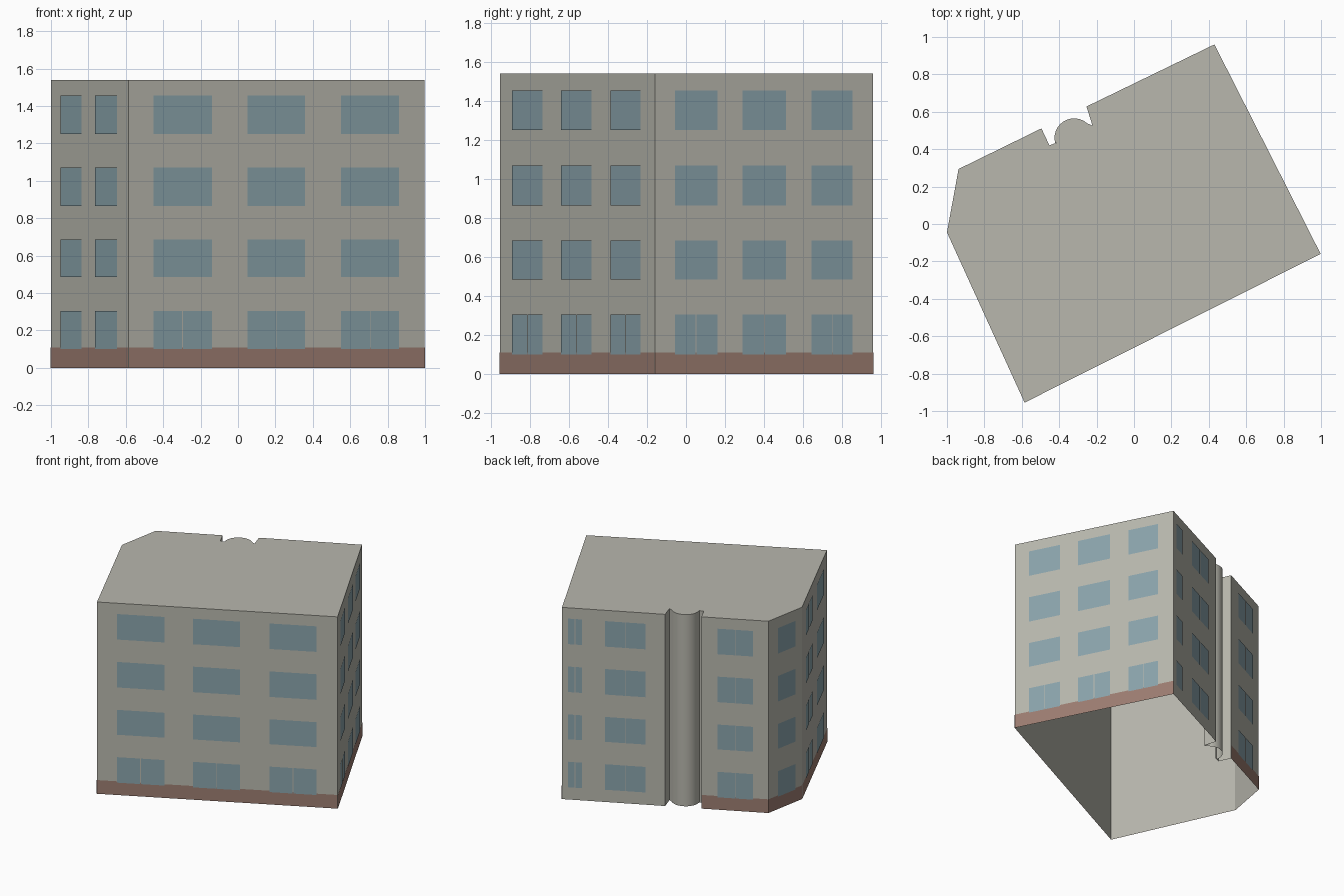
import bpy, bmesh, math
from mathutils import Vector

cube = bpy.data.objects.get("Cube")
if cube:
    bpy.data.objects.remove(cube, do_unlink=True)


def material(name, rgb):
    m = bpy.data.materials.new(name)
    m.use_nodes = True
    m.diffuse_color = (*rgb, 1)
    m.node_tree.nodes["Principled BSDF"].inputs["Base Color"].default_value = (*rgb, 1)
    return m


CONCRETE = material("grey concrete", (0.48, 0.475, 0.42))
GLASS = material("blue glass", (0.255, 0.37, 0.41))
PLINTH = material("brown plinth", (0.335, 0.205, 0.165))

HEIGHT = 1.54
PLINTH_TOP = 0.11
ROWS = [(0.10, 0.305), (0.485, 0.685), (0.865, 1.07), (1.25, 1.455)]
GAP = 0.005  # gap between the two panes of a split window

# Footprint corners, counter-clockwise
A, B, C, D = [Vector(p) for p in ((-1, -0.045), (-0.585, -0.955), (0.998, -0.16), (0.43, 0.96))]
E, F, G = [Vector(p) for p in ((-0.254, 0.628), (-0.495, 0.511), (-0.938, 0.294))]


def make_object(name, bm, mat):
    me = bpy.data.meshes.new(name)
    bm.to_mesh(me)
    bm.free()
    me.materials.append(mat)
    ob = bpy.data.objects.new(name, me)
    bpy.context.collection.objects.link(ob)
    return ob


def add_panel(bm, p, q, t0, t1, z0, z1, offset):
    """Rectangle lying just outside the wall that runs from p to q."""
    d = q - p
    out = Vector((d.y, -d.x)).normalized() * offset
    a, b = p + d * t0 + out, p + d * t1 + out
    corners = ((a, z0), (b, z0), (b, z1), (a, z1))
    bm.faces.new([bm.verts.new((c.x, c.y, z)) for c, z in corners])


# Building shell: walls and roof, open underneath, with a rounded column in the rear recess
column = []
for i in range(13):
    ang = math.radians(48 + i * 147 / 12)
    column.append(Vector((-0.32 + 0.105 * math.cos(ang), 0.46 + 0.105 * math.sin(ang))))
outline = [A, B, C, D, E, Vector((-0.222, 0.526))] + column
outline += [Vector((-0.409, 0.437)), Vector((-0.452, 0.42)), F, G]

bm = bmesh.new()
low = [bm.verts.new((p.x, p.y, 0)) for p in outline]
high = [bm.verts.new((p.x, p.y, HEIGHT)) for p in outline]
for i in range(len(outline)):
    j = (i + 1) % len(outline)
    bm.faces.new((low[i], low[j], high[j], high[i]))
bm.faces.new(high)
shell = make_object("building_shell", bm, CONCRETE)
bpy.context.view_layer.objects.active = shell
shell.select_set(True)
bpy.ops.object.shade_smooth_by_angle(angle=math.radians(30))
shell.select_set(False)

# Facades: name, ends, window spans along the wall, number of rows with split panes, has plinth
FACADES = [
    ("right_side", A, B, [(0.13, 0.405), (0.575, 0.86)], 4, True),
    ("front", B, C, [(0.083, 0.28), (0.4, 0.595), (0.717, 0.913)], 1, True),
    ("left_side", C, D, [(0.09, 0.285), (0.4, 0.6), (0.717, 0.905)], 1, True),
    ("rear_long", D, E, [(0.06, 0.195), (0.42, 0.81)], 4, False),
    ("rear_short", F, G, [(0.24, 0.775)], 4, True),
    ("corner", G, A, [(0.27, 0.8)], 0, True),
]

for name, p, q, spans, split_rows, has_plinth in FACADES:
    # Windows
    bm = bmesh.new()
    half = GAP / 2 / (q - p).length
    for row, (z0, z1) in enumerate(ROWS):
        for t0, t1 in spans:
            if row < split_rows:
                mid = (t0 + t1) / 2
                add_panel(bm, p, q, t0, mid - half, z0, z1, 0.004)
                add_panel(bm, p, q, mid + half, t1, z0, z1, 0.004)
            else:
                add_panel(bm, p, q, t0, t1, z0, z1, 0.004)
    make_object(name + "_windows", bm, GLASS)
    # Plinth band
    if has_plinth:
        bm = bmesh.new()
        add_panel(bm, p, q, 0, 1, 0, PLINTH_TOP, 0.002)
        make_object(name + "_plinth", bm, PLINTH)
